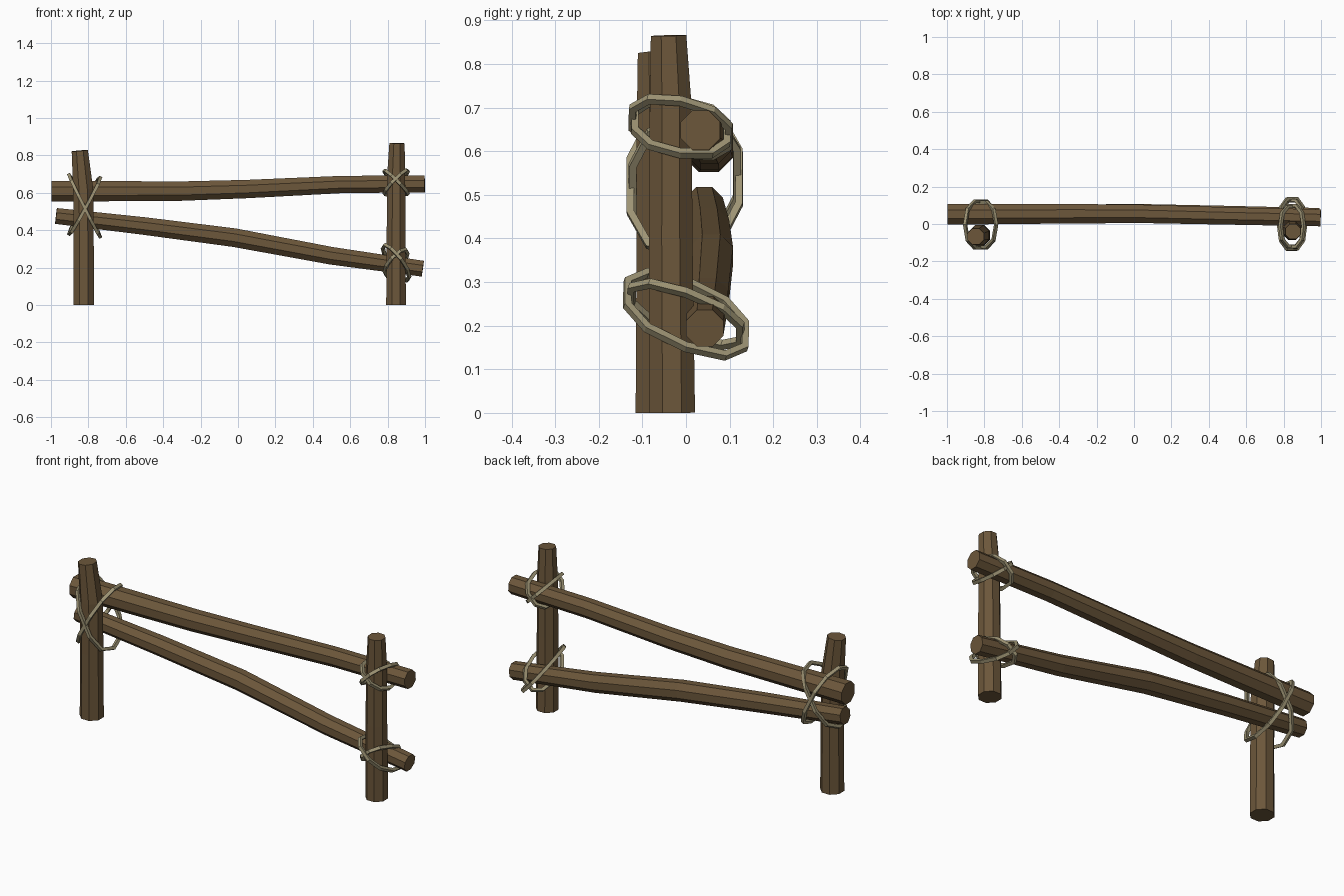
import bpy, bmesh
from math import sin, cos, pi, copysign
from mathutils import Vector

cube = bpy.data.objects.get("Cube")
if cube:
    bpy.data.objects.remove(cube, do_unlink=True)


def material(name, color):
    mat = bpy.data.materials.new(name)
    mat.use_nodes = True
    mat.diffuse_color = color
    bsdf = mat.node_tree.nodes["Principled BSDF"]
    bsdf.inputs["Base Color"].default_value = color
    bsdf.inputs["Roughness"].default_value = 0.9
    return mat


wood = material("weathered wood", (0.15, 0.095, 0.043, 1))
twine = material("pale rope", (0.34, 0.295, 0.175, 1))


def tube(name, path, radii, sides, side_axis, mat, closed=False):
    """Sweep a regular polygon along a path, flat shaded."""
    path = [Vector(p) for p in path]
    n = len(path)
    bm = bmesh.new()
    rings = []
    for i, p in enumerate(path):
        if closed:
            tangent = path[(i + 1) % n] - path[i - 1]
        else:
            tangent = path[min(i + 1, n - 1)] - path[max(i - 1, 0)]
        tangent.normalize()
        a = tangent.cross(side_axis).normalized()
        b = tangent.cross(a)
        angles = [2 * pi * (k + 0.5) / sides for k in range(sides)]
        rings.append([bm.verts.new(p + radii[i] * (a * cos(t) + b * sin(t)))
                      for t in angles])
    for i in range(n if closed else n - 1):
        r, s = rings[i], rings[(i + 1) % n]
        for k in range(sides):
            m = (k + 1) % sides
            bm.faces.new((r[k], r[m], s[m], s[k]))
    if not closed:
        bm.faces.new(rings[0])
        bm.faces.new(rings[-1])
    bmesh.ops.recalc_face_normals(bm, faces=bm.faces)
    mesh = bpy.data.meshes.new(name)
    bm.to_mesh(mesh)
    bm.free()
    mesh.materials.append(mat)
    obj = bpy.data.objects.new(name, mesh)
    bpy.context.collection.objects.link(obj)
    return obj


def log(name, path, radii):
    return tube(name, path, radii, 8, Vector((0, 1, 0)), wood)


def lashing(name, center, half, depth):
    """Slanted rope loop: half spans the diagonal, depth points to the front."""
    c, u, v = Vector(center), Vector(half), Vector(depth)
    path = []
    for k in range(10):
        t = 2 * pi * k / 10
        x, y = [copysign(abs(w) ** 0.85, w) for w in (cos(t), sin(t))]
        path.append(c + u * x + v * y)
    return tube(name, path, [0.012] * 10, 4, u.cross(v).normalized(), twine, True)


# Upright posts
log("right_post", [(-0.825, -0.06, 0), (-0.825, -0.06, 0.35),
                   (-0.828, -0.06, 0.62), (-0.846, -0.067, 0.825)],
    [0.06, 0.058, 0.058, 0.047])
log("left_post", [(0.845, -0.032, 0), (0.845, -0.035, 0.4),
                  (0.846, -0.035, 0.7), (0.85, -0.04, 0.865)],
    [0.057, 0.054, 0.052, 0.044])

# Rails behind the posts
log("top_rail", [(-0.998, 0.052, 0.608), (-0.3, 0.055, 0.609),
                 (0.05, 0.054, 0.62), (0.55, 0.042, 0.644),
                 (0.998, 0.033, 0.648)],
    [0.06, 0.056, 0.053, 0.05, 0.049])
log("bottom_rail", [(-0.973, 0.042, 0.476), (-0.5, 0.052, 0.422),
                    (-0.02, 0.058, 0.36), (0.5, 0.05, 0.263),
                    (0.988, 0.043, 0.194)],
    [0.046, 0.051, 0.054, 0.051, 0.046])

# Crossed rope lashings: right joint spans both rails, left joints hold one each
right_joint = (-0.82, -0.003, 0.53)
lashing("right_rope_a", right_joint, (-0.083, 0, 0.165), (0, -0.13, -0.01))
lashing("right_rope_b", right_joint, (0.083, 0, 0.15), (0, -0.125, -0.02))

upper_joint = (0.845, -0.012, 0.655)
lashing("upper_left_rope_a", upper_joint, (0.062, 0, 0.06), (0, -0.115, 0.022))
lashing("upper_left_rope_b", upper_joint, (-0.062, 0, 0.06), (0, -0.11, 0.015))

lower_joint = (0.845, 0, 0.226)
lashing("lower_left_rope_a", lower_joint, (0.07, 0, -0.075), (0, -0.14, 0.05))
lashing("lower_left_rope_b", lower_joint, (0.06, 0, 0.05), (0, -0.13, 0.045))
